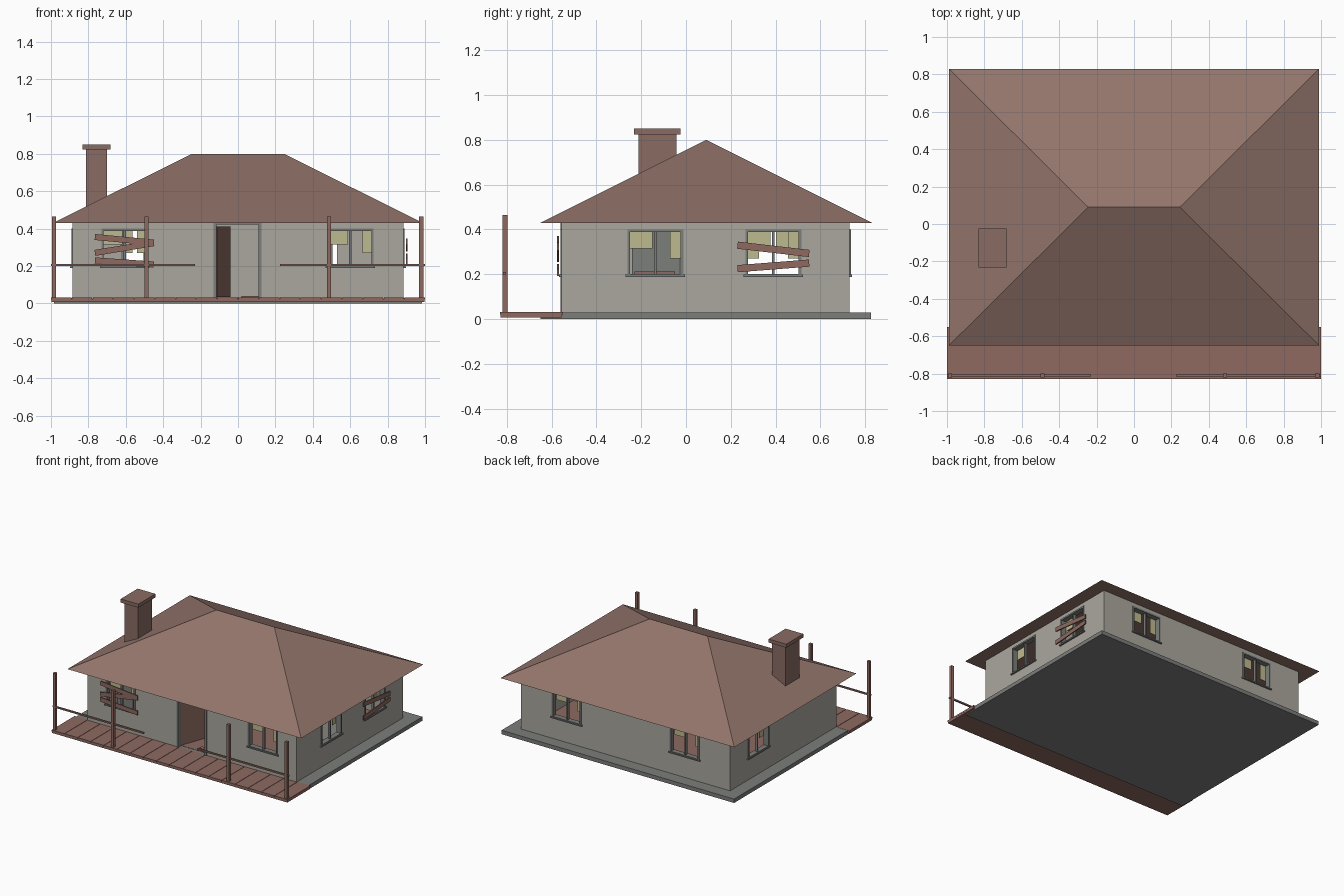
import bpy, bmesh, math
from mathutils import Matrix, Vector

if "Cube" in bpy.data.objects:
    bpy.data.objects.remove(bpy.data.objects["Cube"])


def mat(name, r, g, b):
    m = bpy.data.materials.new(name)
    lin = [((c / 255 + 0.055) / 1.055) ** 2.4 for c in (r, g, b)]
    m.diffuse_color = (*lin, 1)
    m.use_nodes = True
    m.node_tree.nodes["Principled BSDF"].inputs["Base Color"].default_value = m.diffuse_color
    return m


PLASTER = mat("grey plaster", 170, 167, 158)
STONE = mat("dark grey stone", 124, 126, 123)
ROOF = mat("brown roof tile", 147, 117, 107)
WOOD = mat("brown wood", 142, 106, 97)
BRICK = mat("chimney brick", 138, 108, 99)
CLOTH = mat("olive curtain", 190, 186, 143)

I = Matrix.Identity(4)


def finish(name, bm, material):
    me = bpy.data.meshes.new(name)
    bm.to_mesh(me)
    bm.free()
    me.materials.append(material)
    ob = bpy.data.objects.new(name, me)
    bpy.context.collection.objects.link(ob)
    return ob


def add_box(bm, x0, x1, y0, y1, z0, z1, frame=I):
    size = Matrix.Diagonal((x1 - x0, y1 - y0, z1 - z0, 1))
    mid = Matrix.Translation(((x0 + x1) / 2, (y0 + y1) / 2, (z0 + z1) / 2))
    bmesh.ops.create_cube(bm, size=1, matrix=frame @ mid @ size)


def boxes(name, material, items, frame=I):
    bm = bmesh.new()
    for b in items:
        add_box(bm, *b, frame)
    return finish(name, bm, material)


# Wall frames: local x runs along the wall seen from outside, local y points inward
def side(x, y, deg):
    return Matrix.Translation((x, y, 0)) @ Matrix.Rotation(math.radians(deg), 4, 'Z')


X, Y0, Y1, T = 0.885, -0.555, 0.73, 0.03
Z0, Z1 = 0.03, 0.432
FRONT, RIGHT = side(0, Y0, 0), side(X, 0, 90)
BACK, LEFT = side(0, Y1, 180), side(-X, 0, 270)
HW, WB, WT = 0.125, 0.195, 0.4


def wall(name, frame, u0, u1, holes):
    # holes are (start, end, bottom, top), sorted along the wall
    parts, u = [], u0
    for a, b, lo, hi in holes:
        parts.append((u, a, 0, T, Z0, Z1))
        if lo > Z0:
            parts.append((a, b, 0, T, Z0, lo))
        if hi < Z1:
            parts.append((a, b, 0, T, hi, Z1))
        u = b
    parts.append((u, u1, 0, T, Z0, Z1))
    boxes(name, PLASTER, parts, frame)


def window(name, frame, c):
    f, d0, d1 = 0.012, -0.006, 0.034
    boxes(name + "_frame", STONE, [
        (c - HW, c - HW + f, d0, d1, WB, WT),
        (c + HW - f, c + HW, d0, d1, WB, WT),
        (c - HW + f, c + HW - f, d0, d1, WT - f, WT),
        (c - HW + f, c + HW - f, d0, d1, WB, WB + f * 0.6),
        (c - 0.006, c + 0.006, 0.004, 0.024, WB, WT - f),
        (c - HW - 0.008, c + HW + 0.008, -0.012, 0.01, WB - 0.006, WB + 0.003)], frame)
    boxes(name + "_curtain", CLOTH, [
        (c - 0.113, c - 0.012, 0.036, 0.04, 0.315, 0.392),
        (c + 0.065, c + 0.113, 0.036, 0.04, 0.27, 0.392)], frame)


def boards(name, frame, ends, v):
    bm = bmesh.new()
    for u0, z0, u1, z1 in ends:
        h = math.hypot(u1 - u0, z1 - z0) / 2
        m = frame @ Matrix.Translation(((u0 + u1) / 2, v, (z0 + z1) / 2)) \
            @ Matrix.Rotation(-math.atan2(z1 - z0, u1 - u0), 4, 'Y')
        add_box(bm, -h, h, -0.004, 0.004, -0.016, 0.016, m)
    finish(name, bm, WOOD)


def hole(c):
    return (c - HW, c + HW, WB, WT)


# Walls with openings
DOOR = (-0.13, 0.125, Z0, 0.43)
layout = [("front", FRONT, -X, X, [-0.605, 0.6], [DOOR]),
          ("right", RIGHT, Y0 + T, Y1 - T, [-0.137, 0.39], []),
          ("back", BACK, -X, X, [-0.5, 0.5], []),
          ("left", LEFT, -Y1 + T, -Y0 - T, [-0.39], [])]
for name, frame, u0, u1, wins, extra in layout:
    wall(name + "_wall", frame, u0, u1, sorted([hole(c) for c in wins] + extra))
    for i, c in enumerate(wins):
        window(f"{name}_window_{i + 1}", frame, c)

# Boards nailed over two windows
boards("front_window_boards", FRONT, [(-0.765, 0.355, -0.45, 0.325),
                                      (-0.765, 0.27, -0.45, 0.322),
                                      (-0.765, 0.23, -0.45, 0.208)], -0.017)
boards("right_window_boards", RIGHT, [(0.23, 0.33, 0.55, 0.293),
                                      (0.23, 0.225, 0.55, 0.25)], -0.017)

# Door frame and half-open door leaf
boxes("door_frame", STONE, [(-0.13, -0.115, -0.006, 0.034, Z0, 0.43),
                            (0.11, 0.125, -0.006, 0.034, Z0, 0.43),
                            (-0.115, 0.11, -0.006, 0.034, 0.422, 0.43)], FRONT)
hinge = FRONT @ Matrix.Translation((-0.113, 0.034, 0)) @ Matrix.Rotation(math.radians(70), 4, 'Z')
boxes("door_leaf", WOOD, [(0, 0.215, 0, 0.01, 0.033, 0.41)], hinge)
boxes("loose_plank", WOOD, [(0.02, 0.11, -0.5, -0.47, 0.031, 0.04)])

# Foundation, inner floor, inner partition
boxes("foundation", STONE, [(-0.985, 0.985, Y0, 0.825, 0, 0.03),
                            (-0.985, 0.985, -0.65, Y0, 0, 0.01)])
boxes("inner_floor", WOOD, [(-X + T, X - T, Y0 + T, Y1 - T, 0.028, 0.032)])
boxes("partition", PLASTER, [(0.53, X - T, 0.12, 0.14, 0.03, 0.43)])

# Porch deck
n = 18
w = 2.0 / n
boxes("porch_base", WOOD, [(-0.998, 0.998, -0.828, -0.555, 0.008, 0.024)])
boxes("porch_planks", WOOD, [(-1 + i * w + 0.0015, -1 + (i + 1) * w - 0.0015,
                              -0.83, -0.55, 0.02, 0.031) for i in range(n)])

# Porch posts and rails
boxes("porch_posts", WOOD, [(x - 0.011, x + 0.011, -0.82, -0.798, 0.03, 0.465)
                            for x in (-0.984, -0.49, 0.487, 0.98)])
boxes("porch_rails", WOOD, [(-1, -0.23, -0.816, -0.804, 0.2, 0.211),
                            (0.225, 1, -0.816, -0.804, 0.2, 0.211)])

# Hip roof: a flat rectangle raised to a ridge
bm = bmesh.new()
a, b, c, d = [bm.verts.new(p) for p in ((-0.99, -0.65, 0.43), (0.99, -0.65, 0.43),
                                        (0.99, 0.83, 0.43), (-0.99, 0.83, 0.43))]
l, r = [bm.verts.new((s * 0.245, 0.09, 0.8)) for s in (-1, 1)]
for f in ((a, b, r, l), (b, c, r), (c, d, l, r), (d, a, l), (d, c, b, a)):
    bm.faces.new(f)
finish("hip_roof", bm, ROOF)

# Chimney and the fireplace below it
boxes("chimney", BRICK, [(-0.813, -0.7, -0.213, -0.043, 0.432, 0.825),
                         (-0.832, -0.682, -0.232, -0.025, 0.823, 0.85)])
boxes("fireplace", STONE, [(-X + T, -0.72, -0.24, -0.03, 0.03, 0.43)])
boxes("mantel", WOOD, [(-0.8, -0.69, -0.23, -0.05, 0.197, 0.212)])
